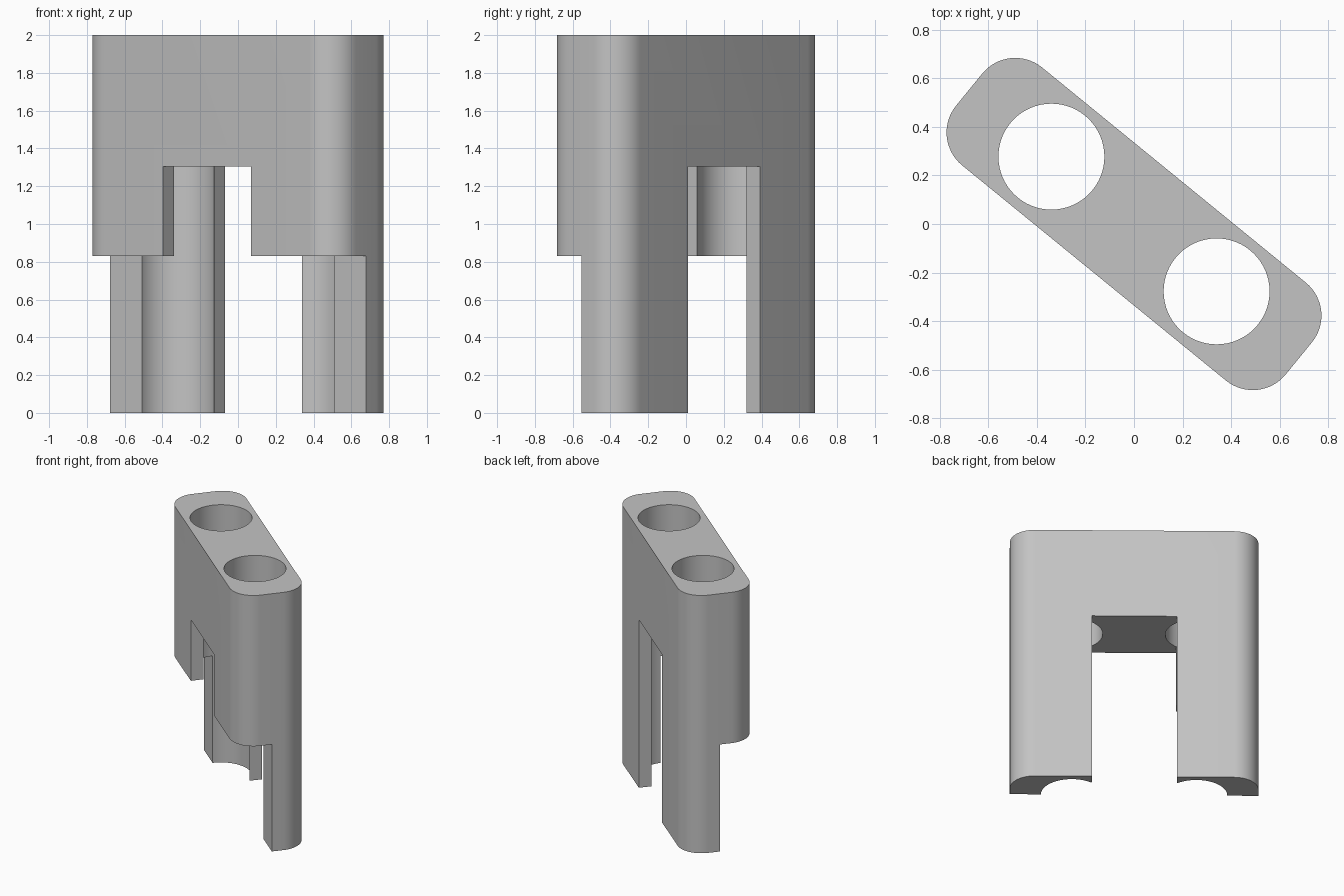
import bpy
import bmesh
from math import radians, sin, cos, pi
from mathutils import Matrix

default = bpy.data.objects.get("Cube")
if default:
    bpy.data.objects.remove(default, do_unlink=True)

HALF_LENGTH, HALF_WIDTH, CORNER, HEIGHT = 0.875, 0.26, 0.175, 2.0
TURN = radians(-39.2)
BORE_OFFSET, BORE_RADIUS = 0.4385, 0.218

grey = bpy.data.materials.new("plain grey")
grey.use_nodes = True
colour = (0.55, 0.55, 0.55, 1)
grey.diffuse_color = colour
grey.node_tree.nodes["Principled BSDF"].inputs["Base Color"].default_value = colour


def prism(name, outline, bottom, top):
    """Extrude a closed outline upwards between two heights."""
    bm = bmesh.new()
    base = bm.faces.new([bm.verts.new((x, y, bottom)) for x, y in outline])
    solid = bmesh.ops.extrude_face_region(bm, geom=[base])
    risen = [v for v in solid["geom"] if isinstance(v, bmesh.types.BMVert)]
    bmesh.ops.translate(bm, verts=risen, vec=(0, 0, top - bottom))
    bmesh.ops.recalc_face_normals(bm, faces=bm.faces)
    mesh = bpy.data.meshes.new(name)
    bm.to_mesh(mesh)
    bm.free()
    obj = bpy.data.objects.new(name, mesh)
    bpy.context.collection.objects.link(obj)
    return obj


def arc(cx, cy, radius, start, sweep, steps):
    return [(cx + radius * cos(start + sweep * i / steps),
             cy + radius * sin(start + sweep * i / steps)) for i in range(steps + 1)]


def rectangle(x0, x1, y0, y1):
    return [(x0, y0), (x1, y0), (x1, y1), (x0, y1)]


# Body: tall block with rounded vertical corners
outline = []
for i, (sx, sy) in enumerate([(1, 1), (-1, 1), (-1, -1), (1, -1)]):
    outline += arc(sx * (HALF_LENGTH - CORNER), sy * (HALF_WIDTH - CORNER),
                   CORNER, i * pi / 2, pi / 2, 16)
body = prism("twin_bore_body", outline, 0, HEIGHT)
body.data.materials.append(grey)

# Cutters: two full-height bores, the slot between the legs, the front step
cutters = [prism("bore_cutter", arc(side * BORE_OFFSET, 0, BORE_RADIUS, 0, 2 * pi, 64)[:-1],
                 -1, HEIGHT + 1) for side in (-1, 1)]
cutters.append(prism("leg_slot_cutter", rectangle(-0.3, 0.3, -1, 1), -1, 1.305))
cutters.append(prism("front_step_cutter", rectangle(-2, 2, -1, 0), -1, 0.83))

bpy.ops.object.select_all(action="DESELECT")
bpy.context.view_layer.objects.active = body
body.select_set(True)
for cutter in cutters:
    cutter.hide_render = True
    cut = body.modifiers.new(cutter.name, "BOOLEAN")
    cut.operation = "DIFFERENCE"
    cut.solver = "EXACT"
    cut.object = cutter
    bpy.ops.object.modifier_apply(modifier=cut.name)
    bpy.data.objects.remove(cutter, do_unlink=True)

# Turn the finished block and smooth only its curved walls
body.data.transform(Matrix.Rotation(TURN, 4, "Z"))
bpy.ops.object.shade_smooth_by_angle(angle=radians(25))
